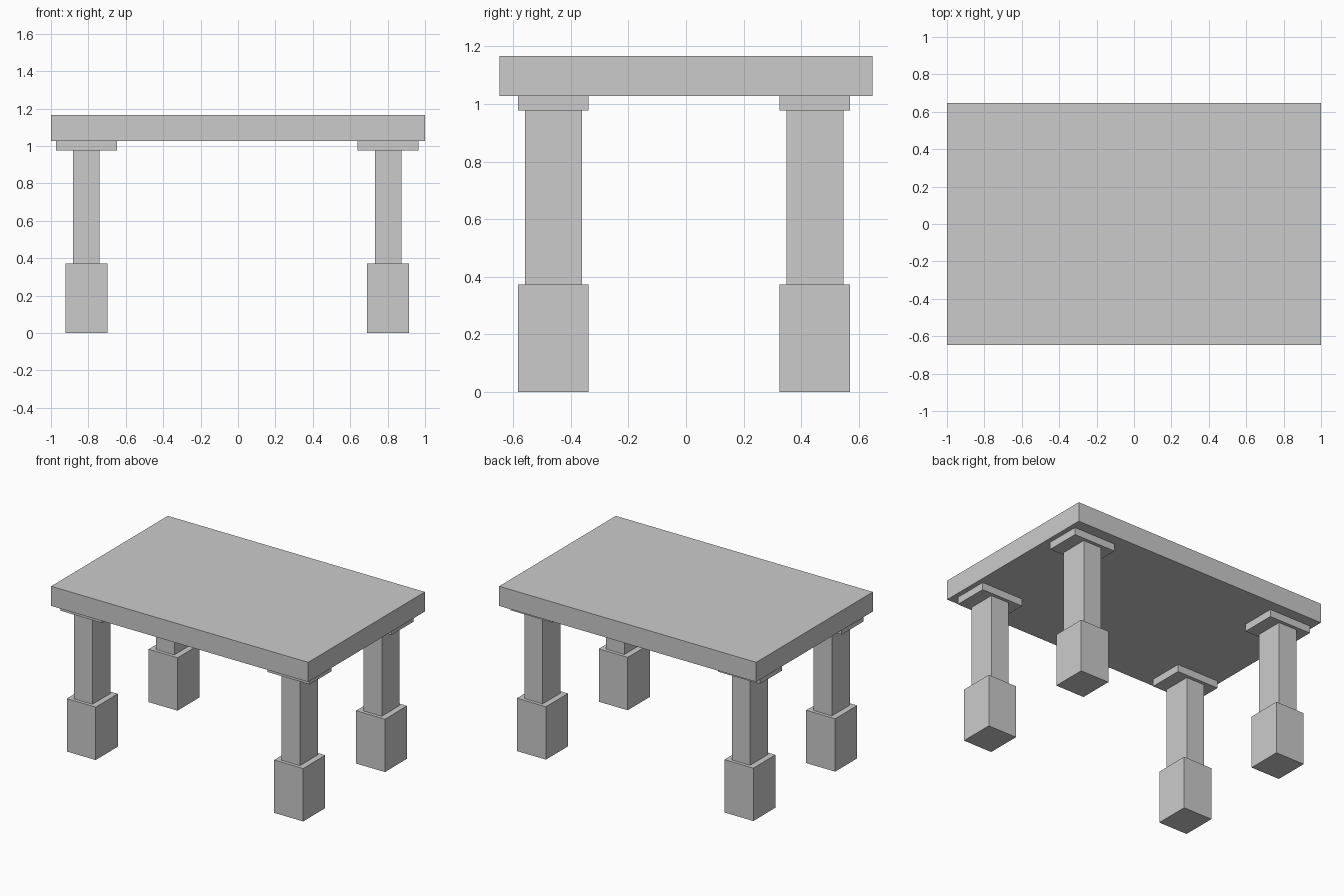
import bpy

if "Cube" in bpy.data.objects:
    bpy.data.objects.remove(bpy.data.objects["Cube"])


def box(name, x, y, z0, z1, sx, sy):
    """Box centred on (x, y), spanning z0 to z1."""
    bpy.ops.mesh.primitive_cube_add(size=1, location=(x, y, (z0 + z1) / 2))
    ob = bpy.context.object
    ob.name = name
    ob.scale = (sx, sy, z1 - z0)
    bpy.ops.object.transform_apply(location=False, rotation=False, scale=True)
    return ob


FOOT_TOP, PAD_BOTTOM, SLAB_BOTTOM, SLAB_TOP = 0.372, 0.977, 1.028, 1.166

# Table top
box("table_top", 0, 0, SLAB_BOTTOM, SLAB_TOP, 2.0, 1.296)

# Four legs: block foot, slimmer post, wide pad under the top
for side, x in (("left", -0.811), ("right", 0.803)):
    for end, y in (("front", -0.461), ("back", 0.448)):
        leg = f"{end}_{side}"
        box(leg + "_foot", x, y, 0, FOOT_TOP, 0.225, 0.245)
        box(leg + "_post", x, y, FOOT_TOP, PAD_BOTTOM, 0.142, 0.198)
        box(leg + "_pad", x, y, PAD_BOTTOM, SLAB_BOTTOM, 0.326, 0.245)
